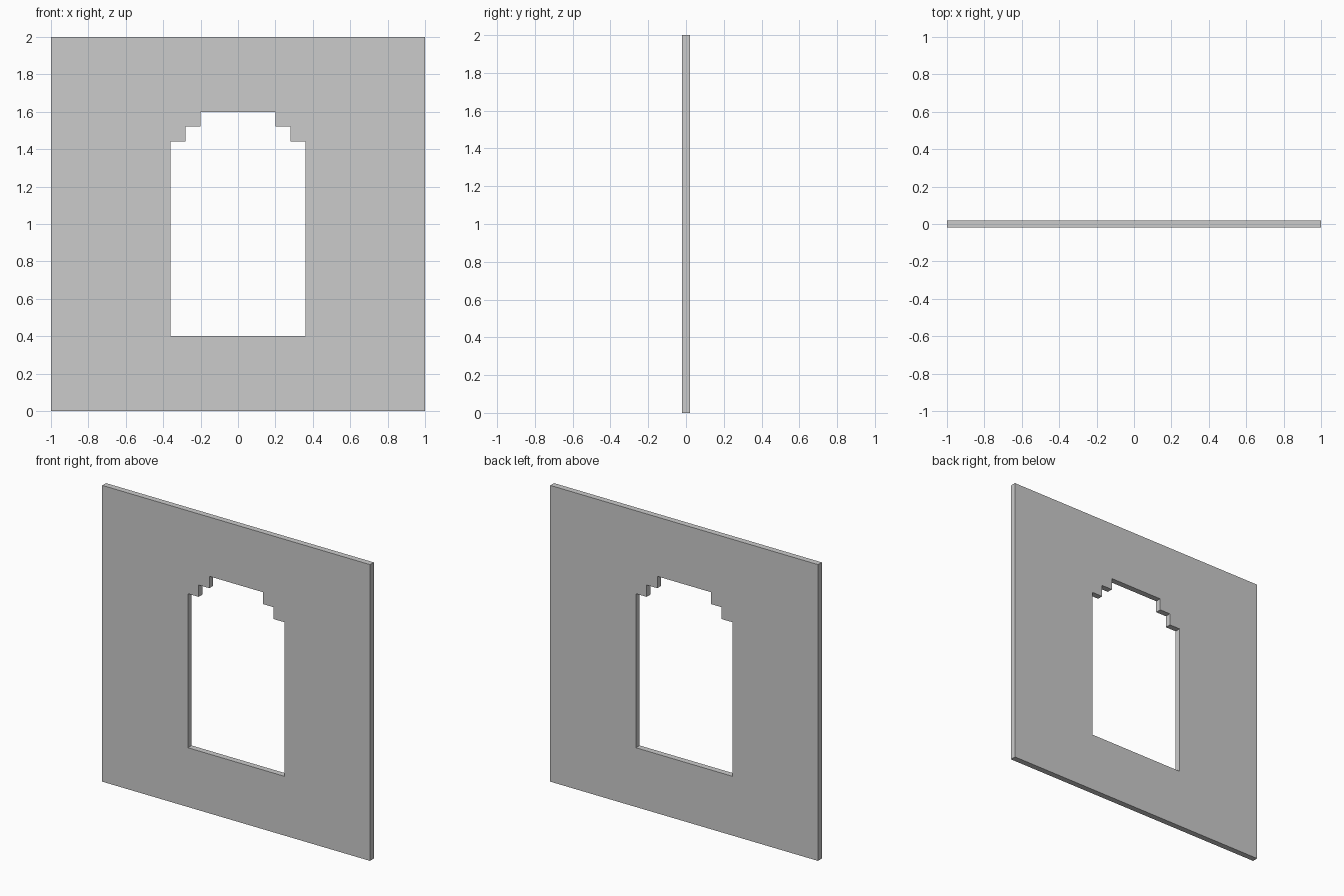
import bpy
import bmesh

cube = bpy.data.objects.get("Cube")
if cube:
    bpy.data.objects.remove(cube, do_unlink=True)

SIZE = 2.0
HALF_THICK = 0.02
SILL, HEAD = 0.4, 1.6
STEP = 0.08
HEAD_HALF = 0.2
STEPS = 2

# Left half outline: outer edge, then the stepped opening from head to sill
outline = [(0, 0), (SIZE / 2, 0), (SIZE / 2, SIZE), (0, SIZE), (0, HEAD)]
x, z = HEAD_HALF, HEAD
outline.append((x, z))
for _ in range(STEPS):
    z -= STEP
    outline.append((x, z))
    x += STEP
    outline.append((x, z))
outline += [(x, SILL), (0, SILL)]

# Front and back faces joined by edge walls, left open on the mirror plane
bm = bmesh.new()
front = [bm.verts.new((px, -HALF_THICK, pz)) for px, pz in outline]
back = [bm.verts.new((px, HALF_THICK, pz)) for px, pz in outline]
bm.faces.new(front)
bm.faces.new(back[::-1])
for i in range(len(outline)):
    j = (i + 1) % len(outline)
    if outline[i][0] == 0 and outline[j][0] == 0:
        continue
    bm.faces.new((front[j], front[i], back[i], back[j]))
bmesh.ops.recalc_face_normals(bm, faces=bm.faces)

mesh = bpy.data.meshes.new("window_wall")
bm.to_mesh(mesh)
bm.free()
wall = bpy.data.objects.new("window_wall", mesh)
bpy.context.collection.objects.link(wall)

# Mirror into the full wall panel
mirror = wall.modifiers.new("mirror", 'MIRROR')
mirror.use_axis[0] = True
mirror.use_clip = True
